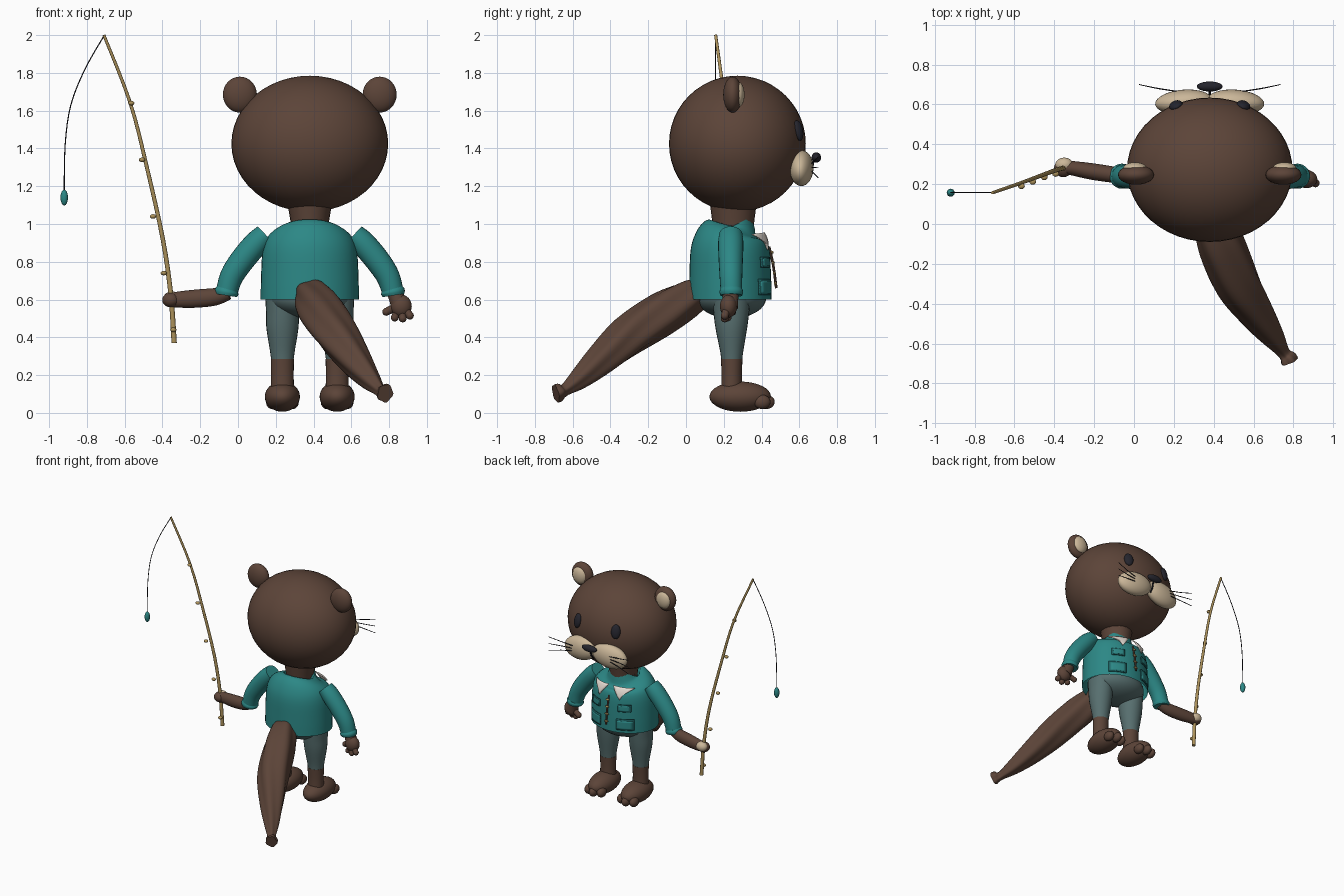
import bpy, math
from mathutils import Vector

if "Cube" in bpy.data.objects:
    bpy.data.objects.remove(bpy.data.objects["Cube"])

CX = 0.38  # body's own symmetry line


def material(name, rgb):
    m = bpy.data.materials.new(name)
    m.diffuse_color = (*rgb, 1)
    m.use_nodes = True
    m.node_tree.nodes["Principled BSDF"].inputs["Base Color"].default_value = m.diffuse_color
    return m


FUR = material("brown fur", (0.107, 0.058, 0.040))
TEAL = material("teal cloth", (0.025, 0.245, 0.238))
SLATE = material("slate cloth", (0.095, 0.158, 0.158))
CREAM = material("cream fur", (0.60, 0.475, 0.32))
DARK = material("near black", (0.018, 0.018, 0.026))
WOOD = material("rod wood", (0.42, 0.29, 0.105))
WHITE = material("collar white", (0.82, 0.74, 0.67))
TRIM = material("dark teal trim", (0.014, 0.13, 0.13))


def add_mesh(name, verts, faces, mat, angle=40):
    me = bpy.data.meshes.new(name)
    me.from_pydata(verts, [], faces)
    me.materials.append(mat)
    ob = bpy.data.objects.new(name, me)
    bpy.context.collection.objects.link(ob)
    bpy.ops.object.select_all(action='DESELECT')
    ob.select_set(True)
    bpy.context.view_layer.objects.active = ob
    bpy.ops.object.shade_smooth_by_angle(angle=math.radians(angle))
    return ob


def ball(name, loc, size, mat, rot=(0, 0, 0), seg=32):
    bpy.ops.mesh.primitive_uv_sphere_add(segments=seg, ring_count=seg // 2, location=loc, rotation=rot)
    ob = bpy.context.object
    ob.name = name
    ob.scale = size
    ob.data.materials.append(mat)
    bpy.ops.object.shade_smooth()
    return ob


def spline(pts, sub):
    """Catmull-Rom through rows of numbers."""
    out = []
    for i in range(len(pts) - 1):
        a, b, c, d = (pts[max(i - 1, 0)], pts[i], pts[i + 1], pts[min(i + 2, len(pts) - 1)])
        for k in range(sub):
            t = k / sub
            out.append([0.5 * (2 * q + (r - p) * t + (2 * p - 5 * q + 4 * r - s) * t * t
                               + (3 * q - p - 3 * r + s) * t ** 3) for p, q, r, s in zip(a, b, c, d)])
    return out + [list(pts[-1])]


def loft(name, pts, mat, sides=24, sub=4, ref=(0, 1, 0), ridges=0, twist=0, caps=(True, True)):
    """Tube through rows of x, y, z, radius, radius."""
    rows = spline(pts, sub)
    pos = [Vector(r[:3]) for r in rows]
    n, verts, faces = len(rows), [], []
    for i, r in enumerate(rows):
        t = (pos[min(i + 1, n - 1)] - pos[max(i - 1, 0)]).normalized()
        u = Vector(ref).cross(t).normalized()
        v = t.cross(u)
        for k in range(sides):
            a = 2 * math.pi * k / sides
            w = 1 + (0.07 * math.cos(ridges * a + twist * i / n) if ridges else 0)
            verts.append(pos[i] + u * (r[3] * w * math.cos(a)) + v * (r[4] * w * math.sin(a)))
    for i in range(n - 1):
        for k in range(sides):
            a, b = i * sides + k, i * sides + (k + 1) % sides
            faces.append((a, b, b + sides, a + sides))
    if caps[0]:
        faces.append(tuple(reversed(range(sides))))
    if caps[1]:
        faces.append(tuple(range((n - 1) * sides, n * sides)))
    return add_mesh(name, verts, faces, mat)


# Head, ears, neck
ball("head", (CX, 0.272, 1.425), (0.415, 0.362, 0.36), FUR, seg=48)
loft("neck", [(CX, 0.25, 0.94, 0.095, 0.105), (CX, 0.25, 1.0, 0.10, 0.11), (CX, 0.25, 1.12, 0.12, 0.125)], FUR)
for s, side in ((-1, "left"), (1, "right")):
    ball(side + "_ear", (CX + s * 0.37, 0.247, 1.685), (0.09, 0.05, 0.095), FUR)
    ball(side + "_inner_ear", (CX + s * 0.375, 0.278, 1.685), (0.06, 0.032, 0.066), CREAM)
    ball(side + "_eye", (CX + s * 0.17, 0.595, 1.495), (0.035, 0.022, 0.055), DARK, (0.2, 0, -s * 0.4))
    ball(side + "_muzzle", (CX + s * 0.13, 0.612, 1.295), (0.145, 0.062, 0.093), CREAM, (0, s * 0.12, -s * 0.08))
    # Whiskers fan out from each cheek
    for k in range(3):
        z = 1.30 + 0.02 * (k - 1)
        loft(f"{side}_whisker_{k}", [(CX + s * 0.16, 0.665, z, .003, .003),
                                     (CX + s * 0.26, 0.68, z + 0.015 * (k - 1), .003, .003),
                                     (CX + s * 0.355, 0.70, z + 0.035 * (k - 1), .002, .002)],
             DARK, 6, 2, (0, 0, 1))
ball("nose", (CX, 0.69, 1.352), (0.065, 0.025, 0.027), DARK)
loft("mouth_line", [(CX, 0.675, 1.34, .006, .006), (CX, 0.665, 1.29, .006, .006),
                    (CX, 0.64, 1.255, .006, .006)], DARK, 8)

# Jacket
JACKET = [(CX, 0.234, 0.60, 0.260, 0.218), (CX, 0.234, 0.72, 0.258, 0.216), (CX, 0.234, 0.87, 0.248, 0.208),
          (CX, 0.238, 0.945, 0.212, 0.178), (CX, 0.25, 0.985, 0.13, 0.122), (CX, 0.25, 0.99, 0.102, 0.108)]
loft("jacket", JACKET, TEAL, 40, 4, caps=(False, False))
RINGS = spline(JACKET, 4)


def chest_y(x, z):
    """Front surface of the jacket."""
    for a, b in zip(RINGS, RINGS[1:]):
        if a[2] <= z <= b[2]:
            f = (z - a[2]) / (b[2] - a[2])
            y, rx, ry = (a[j] + (b[j] - a[j]) * f for j in (1, 3, 4))
            return y + ry * math.sqrt(max(0, 1 - ((x - CX) / rx) ** 2))
    return 0.4


def patch(name, corners, mat, lift=0.004, n=6):
    """Thin plate laid over the chest; corners are x from centre, z."""
    a, b, c, d = (Vector(p) for p in corners)
    verts, faces = [], []
    for i in range(n + 1):
        for j in range(n + 1):
            p = a.lerp(b, j / n).lerp(d.lerp(c, j / n), i / n)
            verts.append((CX + p.x, chest_y(CX + p.x, p.y) + lift, p.y))
    for i in range(n):
        for j in range(n):
            k = i * (n + 1) + j
            faces.append((k, k + n + 1, k + n + 2, k + 1))
    ob = add_mesh(name, verts, faces, mat)
    so = ob.modifiers.new("thickness", 'SOLIDIFY')
    so.thickness = 0.008
    so.offset = 0


for s, side in ((-1, "left"), (1, "right")):
    patch(side + "_collar", [(s * .02, .955), (s * .17, .945), (s * .11, .90), (s * .09, .862)], WHITE)
    patch(side + "_chest_pocket", [(s * .08, .825), (s * .17, .825), (s * .17, .77), (s * .08, .77)], TRIM)
    patch(side + "_chest_pocket_face", [(s * .088, .817), (s * .162, .817), (s * .162, .778), (s * .088, .778)],
          TEAL, 0.008)
    patch(side + "_hip_pocket", [(s * .07, .71), (s * .19, .71), (s * .19, .625), (s * .07, .625)], TRIM)
    patch(side + "_hip_pocket_face", [(s * .078, .698), (s * .182, .698), (s * .182, .633), (s * .078, .633)],
          TEAL, 0.008)

# Front fastening: cord with toggles
loft("front_cord", [(CX, 0.44, 0.88, .007, .007), (CX, 0.462, 0.78, .007, .007),
                    (CX, 0.478, 0.66, .007, .007)], FUR, 8)
for k in range(4):
    ball(f"toggle_{k}", (CX, 0.456 + 0.006 * k, 0.85 - 0.055 * k), (0.018, 0.008, 0.008), WOOD, seg=12)

# Hips, legs and feet
ball("hips", (CX, 0.24, 0.61), (0.225, 0.185, 0.11), SLATE)
for s, side in ((-1, "left"), (1, "right")):
    x = CX + s * 0.145
    loft(side + "_trouser", [(x, .242, .27, .058, .054), (x, .242, .33, .066, .062), (x, .24, .45, .085, .084),
                             (x, .24, .54, .087, .095), (x + s * .005, .24, .62, .086, .10)], SLATE)
    loft(side + "_ankle", [(x, .242, .08, .062, .058), (x, .242, .19, .060, .054), (x, .242, .285, .061, .057)], FUR)
    ball(side + "_foot", (x, 0.287, 0.086), (0.093, 0.163, 0.08), FUR)
    for k in (-1, 0, 1):
        ball(f"{side}_toe_{k + 2}", (x + k * 0.055, 0.425 - abs(k) * 0.022, 0.058), (0.032, 0.045, 0.038), FUR, seg=16)

# Sleeves, with rolled cuffs
for s, side in ((-1, "left"), (1, "right")):
    X = lambda d: CX + s * d
    loft(side + "_sleeve", [(X(.235), .237, .945, .058, .062), (X(.285), .237, .895, .066, .067),
                            (X(.36), .237, .805, .066, .064), (X(.415), .238, .72, .062, .060),
                            (X(.442), .24, .63, .056, .056)], TEAL)
    loft(side + "_cuff", [(X(.436), .24, .655, .058, .058), (X(.44), .24, .64, .064, .063),
                          (X(.443), .24, .622, .058, .058)], TEAL)

# Left forearm reaching out to the rod
loft("left_forearm", [(-.05, .24, .635, .036, .036), (-.12, .25, .615, .041, .046), (-.22, .265, .605, .041, .048),
                      (-.31, .28, .60, .036, .043), (-.365, .285, .598, .034, .036)], FUR, ref=(0, 0, 1))
ball("left_hand", (-.355, .28, .598), (.046, .045, .039), FUR)
ball("left_palm", (-.35, .297, .606), (.045, .036, .037), CREAM)

# Right hand, relaxed, with short fingers
loft("right_wrist", [(.86, .23, .56, .048, .045), (.84, .235, .61, .042, .042), (.825, .24, .65, .04, .04)], FUR)
ball("right_hand", (.865, .225, .565), (.055, .045, .06), FUR)
for k, (x, y, z) in enumerate([(.785, .245, .535), (.83, .22, .505), (.872, .205, .50), (.91, .205, .515)]):
    loft(f"right_finger_{k}", [(.865, .225, .575, .024, .024), (x, y, z, .02, .02)], FUR, 12)
    ball(f"right_fingertip_{k}", (x, y, z), (.021, .021, .021), FUR, seg=16)

# Tail with spiralling ridges and a flared tip
loft("tail", [(.385, .055, .625, .085, .085), (.40, .0, .60, .098, .098), (.445, -.12, .53, .115, .112),
              (.525, -.30, .41, .112, .105), (.625, -.46, .27, .083, .08), (.70, -.57, .175, .054, .054),
              (.75, -.645, .12, .031, .031), (.772, -.673, .108, .042, .046), (.78, -.69, .103, .043, .048)],
     FUR, 40, 5, (0, 0, 1), ridges=5, twist=7)

# Fishing rod, guides, line and lure
ROD = [(-.338, .285, .37), (-.356, .28, .63), (-.398, .268, .92), (-.48, .238, 1.29),
       (-.57, .205, 1.64), (-.71, .157, 2.0)]
loft("rod", [(*p, .014 - .0012 * i, .014 - .0012 * i) for i, p in enumerate(ROD)], WOOD, 12)
for k, (x, y, z) in enumerate([(-.342, .262, .44), (-.393, .252, .74), (-.45, .235, 1.04),
                               (-.508, .212, 1.34), (-.565, .19, 1.64)]):
    ball(f"rod_guide_{k}", (x, y, z), (.017, .015, .012), WOOD, seg=12)
loft("fishing_line", [(x, .157, z, .003, .003) for x, z in
                      ((-.71, 1.995), (-.81, 1.82), (-.885, 1.63), (-.915, 1.42), (-.92, 1.17))], DARK, 6)
ball("lure", (-.92, .157, 1.14), (.02, .02, .042), TEAL, seg=16)
